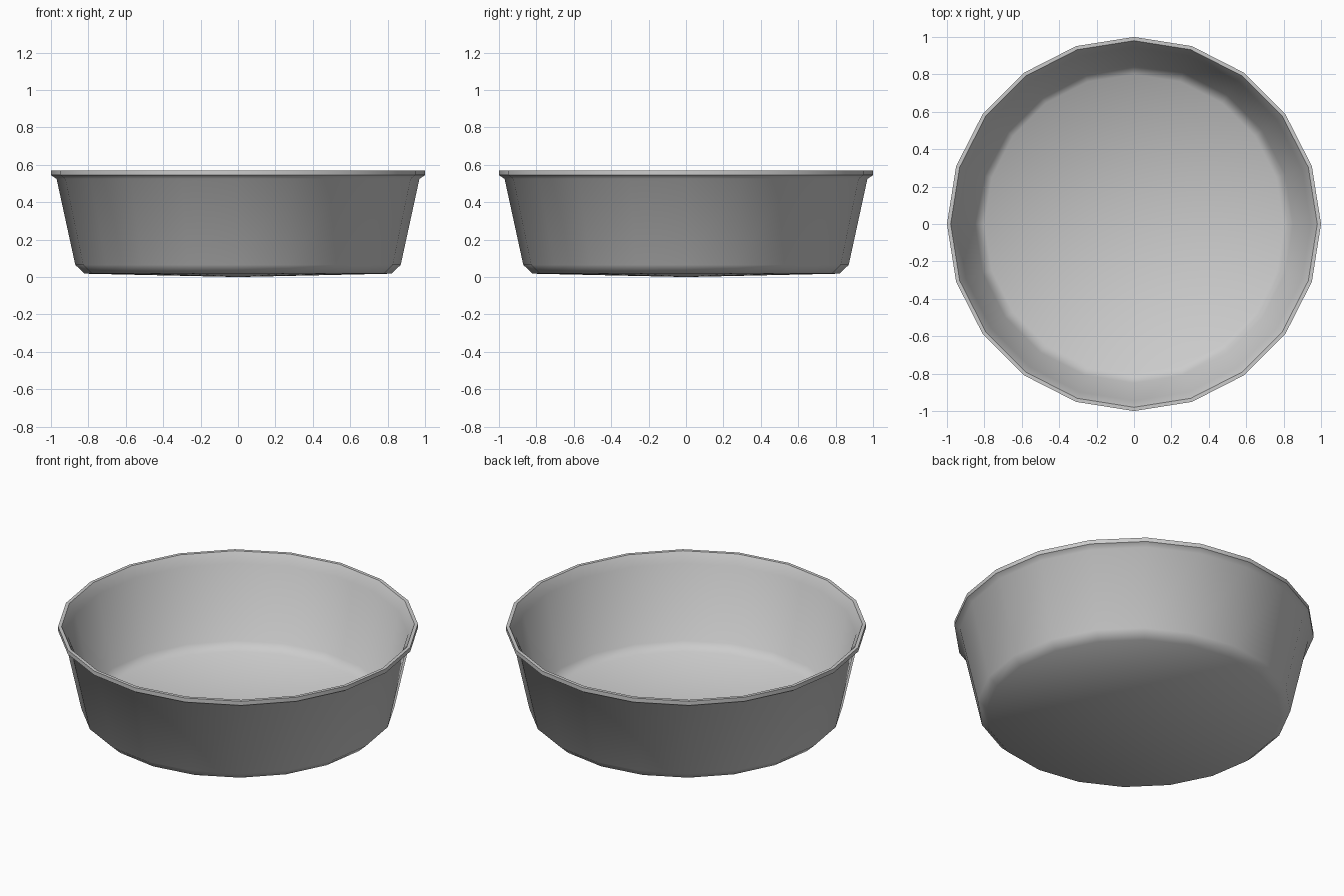
import bpy, bmesh
from math import cos, sin, tau, radians

if "Cube" in bpy.data.objects:
    bpy.data.objects.remove(bpy.data.objects["Cube"])

SIDES = 20

# Closed shell profile (radius, height): outer base -> rim -> inner floor
PROFILE = [(0, 0), (0.82, 0.018), (0.87, 0.065), (0.97, 0.525),
           (1.0, 0.545), (1.0, 0.57), (0.98, 0.57),
           (0.945, 0.51), (0.85, 0.08), (0.80, 0.038), (0, 0.02)]


def lathe(name, profile, sides):
    """Revolve a profile whose two ends lie on the z axis."""
    bm = bmesh.new()
    rings = []
    for r, z in profile:
        if r == 0:
            rings.append([bm.verts.new((0, 0, z))] * sides)
        else:
            rings.append([bm.verts.new((r * cos(tau * i / sides),
                                        r * sin(tau * i / sides), z))
                          for i in range(sides)])
    for a, b in zip(rings, rings[1:]):
        for i in range(sides):
            j = (i + 1) % sides
            corners = dict.fromkeys((a[i], a[j], b[j], b[i]))
            bm.faces.new(list(corners))
    bmesh.ops.recalc_face_normals(bm, faces=bm.faces[:])
    mesh = bpy.data.meshes.new(name)
    bm.to_mesh(mesh)
    bm.free()
    obj = bpy.data.objects.new(name, mesh)
    bpy.context.collection.objects.link(obj)
    return obj


# Round bowl with a flared rim and chamfered base
bowl = lathe("bowl", PROFILE, SIDES)
bpy.context.view_layer.objects.active = bowl
bowl.select_set(True)
bpy.ops.object.shade_smooth_by_angle(angle=radians(50))
